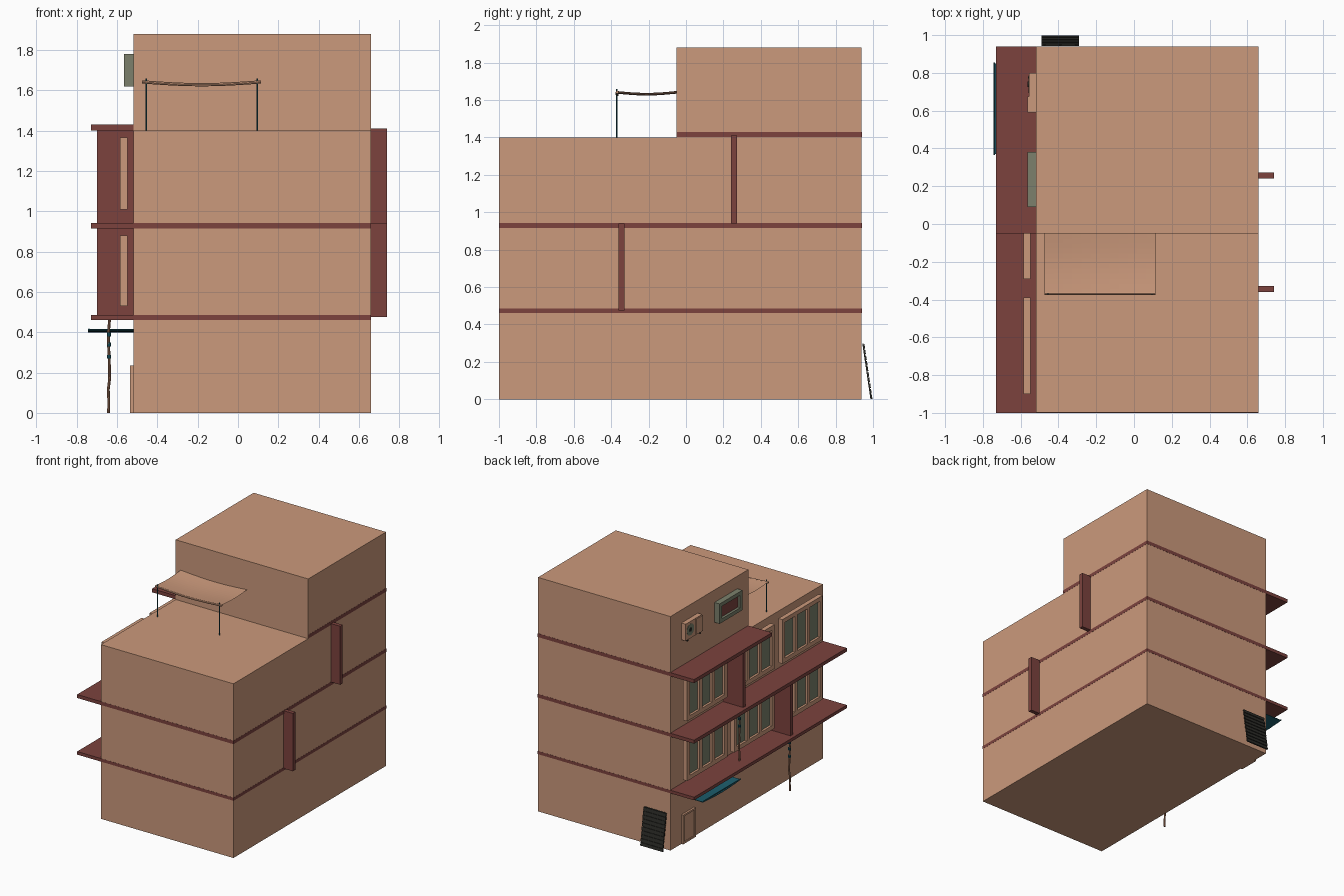
import bpy, math, random
from mathutils import Vector, Matrix

if "Cube" in bpy.data.objects:
    bpy.data.objects.remove(bpy.data.objects["Cube"])

random.seed(4)


def mat(name, rgb):
    m = bpy.data.materials.new(name)
    m.diffuse_color = (*rgb, 1)
    m.use_nodes = True
    m.node_tree.nodes["Principled BSDF"].inputs["Base Color"].default_value = m.diffuse_color
    return m


TAN = mat("tan plaster", (0.60, 0.32, 0.20))
MAROON = mat("maroon concrete", (0.20, 0.055, 0.048))
GREEN = mat("grey green", (0.20, 0.216, 0.15))
TEAL = mat("teal cloth", (0.012, 0.11, 0.15))
DARK = mat("dark metal", (0.025, 0.025, 0.021))
WOOD = mat("brown wood", (0.36, 0.17, 0.10))

CUBE_F = [(0, 2, 3, 1), (4, 5, 7, 6), (0, 1, 5, 4), (2, 6, 7, 3), (0, 4, 6, 2), (1, 3, 7, 5)]


def mesh(name, verts, faces, m):
    me = bpy.data.meshes.new(name)
    me.from_pydata(verts, [], faces)
    me.materials.append(m)
    ob = bpy.data.objects.new(name, me)
    bpy.context.collection.objects.link(ob)
    return ob


def boxes(name, ranges, m):
    """One object made of boxes given as (x0, x1, y0, y1, z0, z1)."""
    verts, faces = [], []
    for x0, x1, y0, y1, z0, z1 in ranges:
        n = len(verts)
        verts += [(x, y, z) for z in (z0, z1) for y in (y0, y1) for x in (x0, x1)]
        faces += [tuple(n + i for i in f) for f in CUBE_F]
    return mesh(name, verts, faces, m)


def frame(x0, x1, y0, y1, z0, z1, w, panes=1):
    """Rails and stiles of a window standing in the y-z plane."""
    out = [(x0, x1, y0, y1, z0, z0 + w), (x0, x1, y0, y1, z1 - w, z1)]
    step = (y1 - y0 - w) / panes
    for i in range(panes + 1):
        y = y0 + i * step
        out.append((x0, x1, y, y + w, z0 + w, z1 - w))
    return out


def rod(name, points, r, m, sides=8):
    """Round bar through the points."""
    verts, faces = [], []
    d = (Vector(points[-1]) - Vector(points[0])).normalized()
    q = d.to_track_quat('Z', 'Y')
    for p in points:
        for k in range(sides):
            a = 2 * math.pi * k / sides
            verts.append(Vector(p) + q @ Vector((r * math.cos(a), r * math.sin(a), 0)))
    for i in range(len(points) - 1):
        for k in range(sides):
            k2 = (k + 1) % sides
            a, b = i * sides, (i + 1) * sides
            faces.append((a + k, a + k2, b + k2, b + k))
    faces.append(tuple(reversed(range(sides))))
    faces.append(tuple(range(len(verts) - sides, len(verts))))
    return mesh(name, verts, faces, m)


def sheet(name, x0, x1, y0, y1, height, m, n=10, down=False):
    """Thin cloth; height(u, v) gives z."""
    verts = [(x0 + (x1 - x0) * i / n, y0 + (y1 - y0) * j / n, height(i / n, j / n))
             for j in range(n + 1) for i in range(n + 1)]
    faces = []
    for j in range(n):
        for i in range(n):
            a = j * (n + 1) + i
            f = (a, a + 1, a + n + 2, a + n + 1)
            faces.append(f[::-1] if down else f)
    return mesh(name, verts, faces, m)


# Building masses
boxes("lower_block", [(-0.519, 0.659, -0.999, 0.939, 0, 1.40)], TAN)
boxes("upper_block", [(-0.519, 0.659, -0.05, 0.939, 1.40, 1.88)], TAN)

# Floor slabs that project as balconies on the left
boxes("floor_slab_1", [(-0.73, 0.66, -1, 0.94, 0.46, 0.485)], MAROON)
boxes("floor_slab_2", [(-0.73, 0.66, -1, 0.94, 0.915, 0.943)], MAROON)
boxes("floor_slab_3", [(-0.73, 0.66, -0.049, 0.94, 1.401, 1.43)], MAROON)

# Partition walls that run through the building
for i, (y, z0, z1) in enumerate([(-0.345, 0.475, 0.94), (0.257, 0.94, 1.41)]):
    boxes(f"partition_left_{i}", [(-0.70, -0.515, y - 0.016, y + 0.016, z0, z1)], MAROON)
    boxes(f"partition_right_{i}", [(0.65, 0.74, y - 0.016, y + 0.016, z0, z1)], MAROON)

# Three-pane windows, two floors of three
for floor, (z0, z1) in enumerate([(0.53, 0.88), (1.01, 1.365)]):
    for k, (y0, y1) in enumerate([(0.31, 0.82), (-0.29, 0.22), (-0.90, -0.39)]):
        boxes(f"window_frame_{floor}_{k}", frame(-0.585, -0.548, y0, y1, z0, z1, 0.034, 3), TAN)
        boxes(f"window_glass_{floor}_{k}",
              [(-0.567, -0.560, y0 + 0.01, y1 - 0.01, z0 + 0.01, z1 - 0.01)], GREEN)

# Framed window on the upper block
boxes("attic_window_frame", frame(-0.565, -0.515, 0.09, 0.38, 1.62, 1.78, 0.03), GREEN)
boxes("attic_window_pane", [(-0.545, -0.537, 0.115, 0.36, 1.645, 1.755)], MAROON)

# Air conditioner with fan and brackets
boxes("air_conditioner", [(-0.557, -0.515, 0.59, 0.80, 1.64, 1.775)], TAN)
boxes("air_conditioner_panel", [(-0.564, -0.556, 0.59, 0.675, 1.645, 1.77)], TAN)
rod("fan_opening", [(-0.55, 0.74, 1.71), (-0.559, 0.74, 1.71)], 0.046, GREEN, 20)
rod("fan_hub", [(-0.555, 0.74, 1.71), (-0.563, 0.74, 1.71)], 0.015, DARK, 12)
boxes("air_conditioner_brackets", [(-0.56, -0.515, y, y + 0.012, 1.63, 1.641)
                                   for y in (0.61, 0.77)], DARK)

# Door at the rear of the left side
boxes("door_frame", frame(-0.535, -0.515, 0.64, 0.80, 0, 0.235, 0.014), TAN)
boxes("door_panel", [(-0.529, -0.515, 0.65, 0.79, 0, 0.225)], TAN)

# Roof canopy cloth with two posts
sheet("roof_canopy", -0.475, 0.115, -0.37, -0.05,
      lambda u, v: 1.648 - 0.014 * math.sin(math.pi * u) - 0.010 * math.sin(math.pi * v),
      TAN, 12, down=True)
rod("canopy_hem", [(-0.475 + 0.59 * i / 12, -0.368, 1.642 - 0.014 * math.sin(math.pi * i / 12))
                   for i in range(13)], 0.008, TAN)
for i, (x, r) in enumerate([(-0.455, 0.004), (0.095, 0.003)]):
    rod(f"canopy_post_{i}", [(x, -0.37, 1.40), (x, -0.37, 1.66)], r, TEAL, 6)

# Teal awning under the first slab
awning = sheet("teal_awning", -0.745, -0.518, 0.37, 0.85,
               lambda u, v: 0.416 - 0.012 * math.sin(math.pi * v), TEAL)
sol = awning.modifiers.new("thickness", 'SOLIDIFY')
sol.thickness = 0.004
rod("awning_bar", [(-0.74, 0.365, 0.415), (-0.74, 0.855, 0.415)], 0.004, TEAL, 6)

# Crooked wooden poles with teal ties
for i, (y, z0) in enumerate([(-0.40, 0.0), (0.235, 0.485)]):
    h = 0.46 if i == 0 else 0.43
    pts = [(-0.64 + random.uniform(-0.004, 0.004), y + random.uniform(-0.004, 0.004), z0 + h * k / 8)
           for k in range(9)]
    rod(f"wooden_pole_{i}", pts, 0.007, WOOD)
    for j, z in enumerate((0.27, 0.33, 0.38)):
        rod(f"pole_tie_{i}_{j}", [(-0.64, y, z0 + z), (-0.64, y, z0 + z + 0.018)], 0.011, TEAL)

# Slatted shutter leaning on the back wall
rails, n = [], 10
for k in range(n):
    z = 0.302 * k / n
    rails.append((-0.49, -0.29, -0.006, 0.005, z, z + 0.024))
rails += [(x, x + 0.012, -0.006, 0.0, 0, 0.30) for x in (-0.48, -0.396, -0.312)]
rails.append((-0.485, -0.295, -0.004, -0.001, 0.0, 0.30))
shutter = boxes("leaning_shutter", rails, DARK)
shutter.matrix_world = Matrix.Translation((0, 0.992, 0.001)) @ Matrix.Rotation(math.radians(8.3), 4, 'X')
